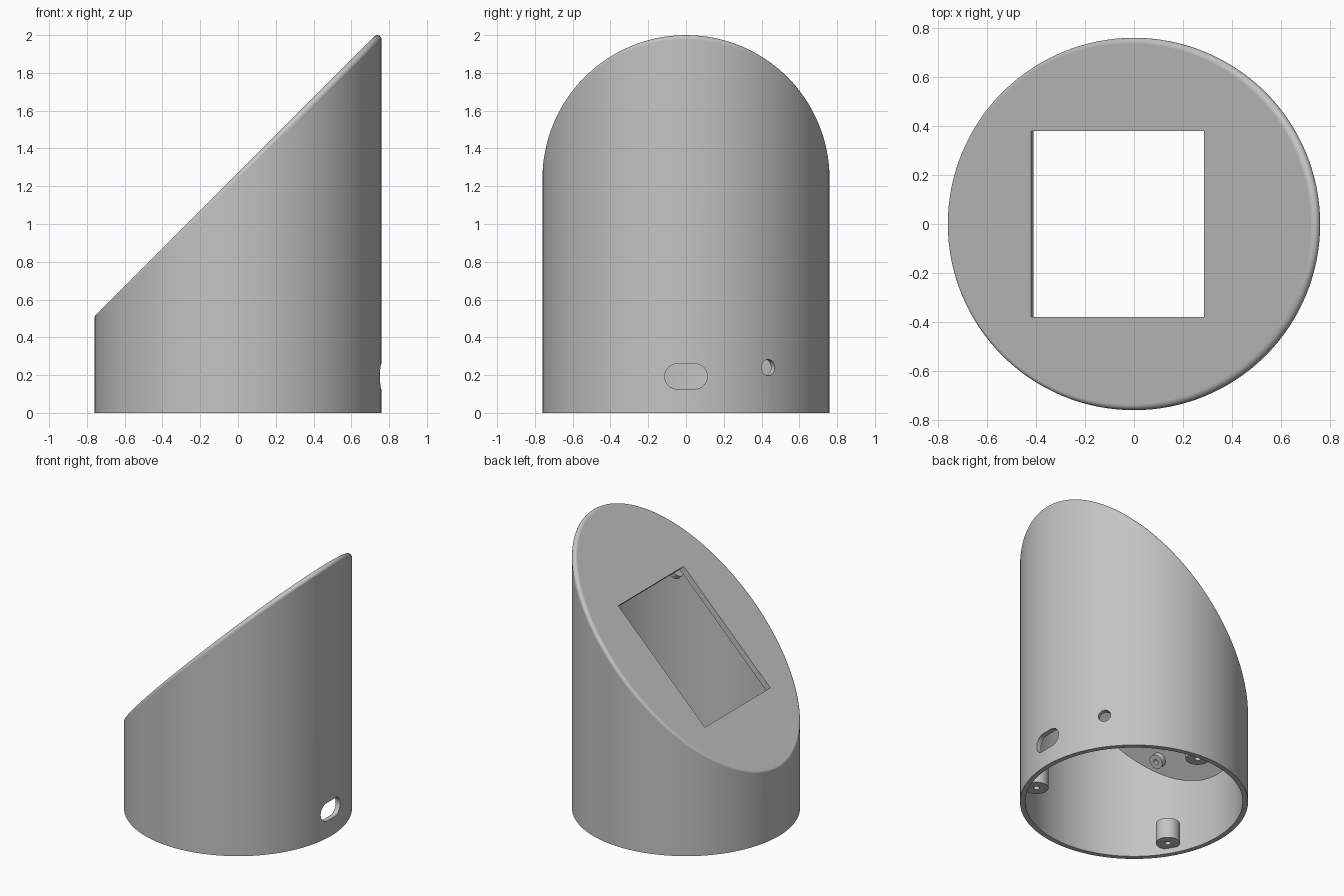
import bpy, bmesh, math
from mathutils import Matrix, Vector

cube = bpy.data.objects.get("Cube")
if cube:
    bpy.data.objects.remove(cube, do_unlink=True)

RADIUS, INNER = 0.76, 0.725        # outer and inner wall radius
RISE, LID = 1.271, 0.045           # sloped plane z = x + RISE, lid thickness
FILLET, SIDES = 0.022, 128
UP = Vector((-1, 0, 1)).normalized()   # normal of the sloped lid
INNER_RISE = RISE - LID * math.sqrt(2)

grey = bpy.data.materials.new("plain grey")
grey.use_nodes = True
grey.diffuse_color = (0.55, 0.55, 0.55, 1)
grey.node_tree.nodes["Principled BSDF"].inputs["Base Color"].default_value = grey.diffuse_color


def finish(name, bm):
    bmesh.ops.recalc_face_normals(bm, faces=bm.faces)
    mesh = bpy.data.meshes.new(name)
    bm.to_mesh(mesh)
    bm.free()
    mesh.materials.append(grey)
    obj = bpy.data.objects.new(name, mesh)
    bpy.context.collection.objects.link(obj)
    return obj


def activate(obj):
    bpy.ops.object.select_all(action='DESELECT')
    obj.select_set(True)
    bpy.context.view_layer.objects.active = obj


def skin(name, rings):
    """Join rings of points into a closed skin, capped at both ends."""
    bm = bmesh.new()
    loops = [[bm.verts.new(p) for p in ring] for ring in rings]
    n = len(loops[0])
    for a, b in zip(loops, loops[1:]):
        for i in range(n):
            j = (i + 1) % n
            bm.faces.new((a[i], a[j], b[j], b[i]))
    bm.faces.new(loops[0])
    bm.faces.new(loops[-1])
    return finish(name, bm)


def circle(radius, height, n=SIDES):
    """Ring of points; height is a function of x."""
    ring = []
    for i in range(n):
        a = math.tau * i / n
        x = radius * math.cos(a)
        ring.append(Vector((x, radius * math.sin(a), height(x))))
    return ring


def boss(name, radius, hole, height, place):
    """Round post from its base along local z, with a blind screw hole."""
    profile = [(radius, 0), (radius, height), (hole, height), (hole, height * 0.2)]
    rings = [[place @ p for p in circle(r, lambda x, z=z: z, 32)] for r, z in profile]
    obj = skin(name, rings)
    activate(obj)
    bpy.ops.object.shade_smooth_by_angle(angle=math.radians(35))


def prism(name, outline, offset):
    """Solid made by sweeping a closed outline along an offset."""
    return skin(name, [outline, [p + offset for p in outline]])


# Shell: hollow tube with a sloped lid and a rolled rim
rolled = []
core = circle(RADIUS - FILLET, lambda x: x + RISE - FILLET * math.sqrt(2))
steps = 8
for s in range(steps + 1):
    ring = []
    for p in core:
        out = Vector((p.x, p.y, 0)).normalized()
        angle = out.angle(UP)
        t = s / steps
        d = (out * math.sin((1 - t) * angle) + UP * math.sin(t * angle)) / math.sin(angle)
        ring.append(p + d * FILLET)
    rolled.append(ring)
shell = skin("shell", [circle(INNER, lambda x: x + INNER_RISE),
                       circle(INNER, lambda x: 0),
                       circle(RADIUS, lambda x: 0)] + rolled)

# Cutters: lid window, cable slot, round side hole
low, high, half = -0.42, 0.285, 0.38
window = [Vector((low - 0.01, -half, low + RISE + 0.054)),
          Vector((high - 0.05, -half, high + RISE + 0.05)),
          Vector((high + 0.1, -half, high + RISE - 0.1)),
          Vector((low + 0.02, -half, low + RISE - 0.108))]
cutters = [prism("window_cutter", window, Vector((0, 2 * half, 0)))]

slot = []
for i in range(34):
    a = math.pi * (i if i < 17 else i - 1) / 16
    if i >= 17:
        a = math.pi * (i - 17) / 16 + math.pi
    side = 1 if i < 17 else -1
    slot.append(Vector((0.6, side * 0.046 + 0.067 * math.sin(a),
                        0.193 + 0.067 * math.cos(a))))
cutters.append(prism("slot_cutter", slot, Vector((0.4, 0, 0))))

turn = Matrix.Rotation(math.radians(35), 4, 'Z')
hole = [turn @ Vector((0.6, 0.043 * math.cos(math.tau * i / 32),
                       0.24 + 0.043 * math.sin(math.tau * i / 32))) for i in range(32)]
cutters.append(prism("hole_cutter", hole, turn @ Vector((0.4, 0, 0))))

activate(shell)
for cutter in cutters:
    mod = shell.modifiers.new("cut", 'BOOLEAN')
    mod.operation, mod.solver, mod.object = 'DIFFERENCE', 'EXACT', cutter
    bpy.ops.object.modifier_apply(modifier=mod.name)
    bpy.data.objects.remove(cutter, do_unlink=True)

# Smooth walls, flat lid
bpy.ops.object.shade_smooth_by_angle(angle=math.radians(30))
for face in shell.data.polygons:
    if abs(face.normal.dot(UP)) > 0.9999 or abs(face.normal.z) > 0.999:
        face.use_smooth = False
weighted = shell.modifiers.new("even_normals", 'WEIGHTED_NORMAL')
weighted.keep_sharp = True

# Three base screw posts on the wall, opening downward
for i, degrees in enumerate((90, 210, 330)):
    a = math.radians(degrees)
    place = (Matrix.Translation((0.66 * math.cos(a), 0.66 * math.sin(a), 0.19))
             @ Matrix.Rotation(math.pi, 4, 'X'))
    boss(f"base_post_{i + 1}", 0.08, 0.02, 0.15, place)

# Four standoffs under the lid, around the window
into = (-UP).to_track_quat('Z', 'Y').to_matrix().to_4x4()
for end, x in (("lower", -0.525), ("upper", 0.32)):
    for side, y in (("left", 0.365), ("right", -0.365)):
        place = Matrix.Translation((x, y, x + INNER_RISE)) @ into
        boss(f"lid_standoff_{end}_{side}", 0.05, 0.018, 0.04, place)
